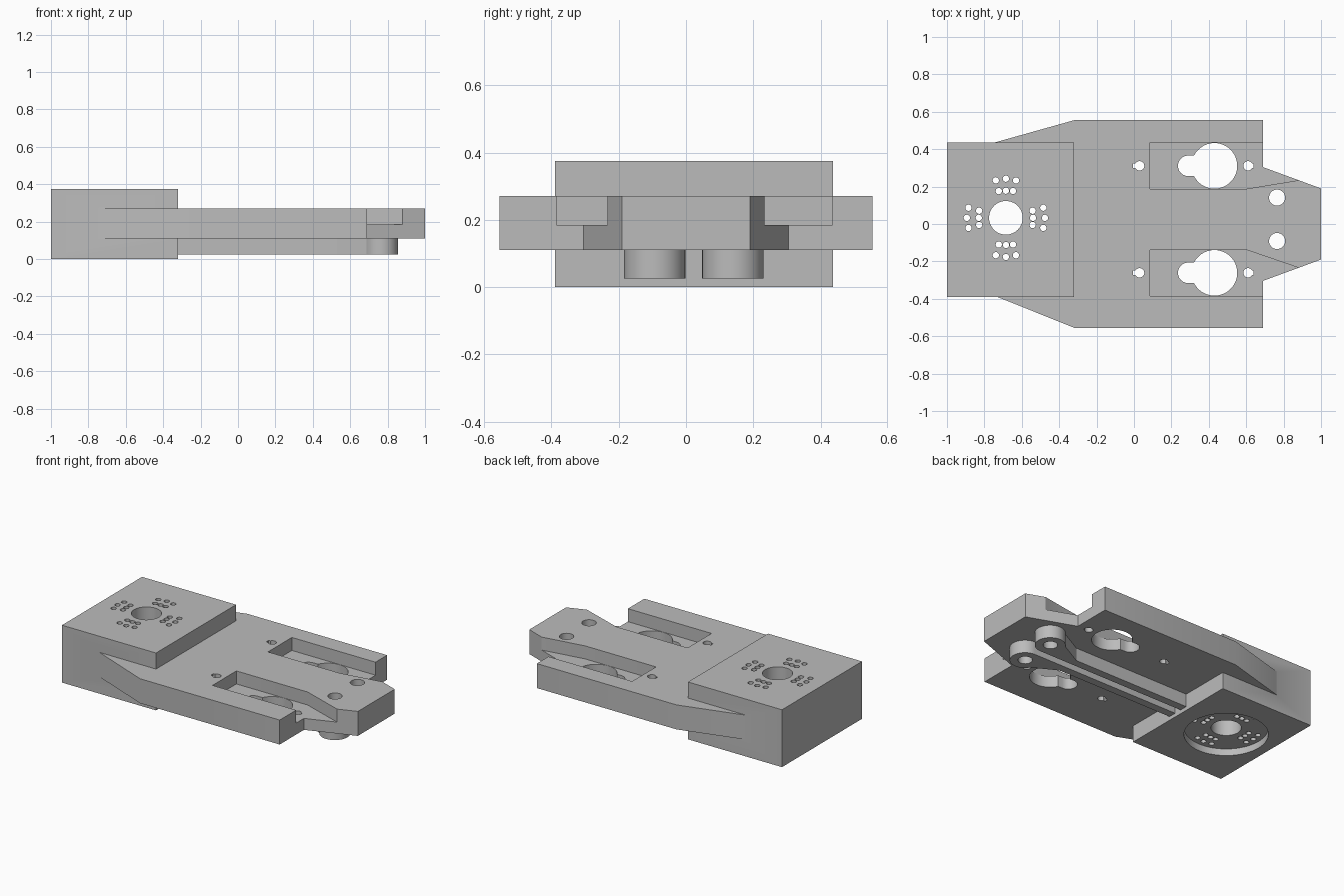
import bpy, bmesh
from math import cos, sin, pi, asin, radians

cube = bpy.data.objects.get("Cube")
if cube:
    bpy.data.objects.remove(cube, do_unlink=True)

steel = bpy.data.materials.new("machined grey")
steel.use_nodes = True
GREY = (0.5, 0.5, 0.5, 1)
steel.diffuse_color = GREY
steel.node_tree.nodes["Principled BSDF"].inputs["Base Color"].default_value = GREY

MID = 0.025            # centre line of the machined features
TOP, BOTTOM = 0.27, 0.11   # faces of the plate


def arc(cx, cy, r, a0, a1, n):
    return [(cx + r * cos(a0 + (a1 - a0) * i / n),
             cy + r * sin(a0 + (a1 - a0) * i / n)) for i in range(n + 1)]


def circle(cx, cy, r, n=32):
    return arc(cx, cy, r, 0, 2 * pi, n)[:-1]


def prism(name, outlines, z0, z1):
    """Extrude one or more separate outlines from z0 to z1."""
    bm = bmesh.new()
    for pts in outlines:
        face = bm.faces.new([bm.verts.new((x, y, z0)) for x, y in pts])
        out = bmesh.ops.extrude_face_region(bm, geom=[face])["geom"]
        verts = [v for v in out if isinstance(v, bmesh.types.BMVert)]
        bmesh.ops.translate(bm, verts=verts, vec=(0, 0, z1 - z0))
    bmesh.ops.recalc_face_normals(bm, faces=bm.faces)
    mesh = bpy.data.meshes.new(name)
    bm.to_mesh(mesh)
    bm.free()
    mesh.materials.append(steel)
    obj = bpy.data.objects.new(name, mesh)
    bpy.context.collection.objects.link(obj)
    return obj


def combine(body, tool, operation):
    """Apply a boolean and discard the tool."""
    tool.hide_render = True
    mod = body.modifiers.new(tool.name, 'BOOLEAN')
    mod.object, mod.operation, mod.solver = tool, operation, 'EXACT'
    bpy.context.view_layer.objects.active = body
    bpy.ops.object.modifier_apply(modifier=mod.name)
    bpy.data.objects.remove(tool, do_unlink=True)


def keyhole(cx, cy, r, slot, half, side, n):
    """Round hole with a slot towards side; n = 1 gives a square slot end."""
    a = asin(half / r)
    pts = arc(0, 0, r, a, 2 * pi - a, 40)
    pts += arc(slot, 0, half, -pi / 2, pi / 2, n)
    return [(cx + side * x, cy + y) for x, y in pts]


# Plate with tapered shoulders and a pointed nose
half_plate = [(-0.86, 0.4), (-0.73, 0.44), (-0.32, 0.555), (0.69, 0.555),
              (0.69, 0.304), (1, 0.19)]
lower = [(x, -y) for x, y in reversed(half_plate)]
lower[-2] = (-0.73, -0.39)
lower[-1] = (-0.86, -0.34)
body = prism("mounting_plate", [half_plate + lower], BOTTOM, TOP)

# Thick block at one end
block = [(-1, -0.39), (-0.32, -0.39), (-0.32, 0.437), (-1, 0.437)]
combine(body, prism("end_block", [block], 0, 0.375), 'UNION')

# Pair of underside ribs ending in round bosses
for s in (1, -1):
    rib = [(-0.4, 0.025)] + arc(0.765, 0.116, 0.091, -pi / 2, radians(150), 32)
    rib += [(0.53, 0.077), (-0.4, 0.077)]
    rib = [(x, MID - 0.002 + s * y) for x, y in rib]
    combine(body, prism("rib", [rib], 0.025, 0.15), 'UNION')

# Open pockets in the top face
for s in (1, -1):
    inner, outer = MID + s * 0.163, MID + s * 0.41
    pocket = [(0.085, inner), (0.6, inner), (0.88, s * 0.234),
              (1.1, s * 0.3), (1.1, outer), (0.085, outer)]
    combine(body, prism("pocket", [pocket], 0.185, 0.4), 'DIFFERENCE')

# Keyholes, pin slots and boss holes through the plate
holes = []
for s in (1, -1):
    y = MID + s * 0.286
    holes += [keyhole(0.43, y, 0.122, 0.14, 0.055, -1, 12),
              keyhole(0.03, y, 0.025, 0.035, 0.012, -1, 1),
              keyhole(0.61, y, 0.025, 0.03, 0.012, 1, 1),
              circle(0.765, MID + s * 0.116, 0.043)]
combine(body, prism("plate_holes", holes, -0.1, 0.5), 'DIFFERENCE')

# Round recess under the block
HX, HY = -0.685, 0.033
combine(body, prism("recess", [circle(HX, HY, 0.25, 64)], -0.1, 0.045), 'DIFFERENCE')

# Bore surrounded by four groups of small holes
holes = [circle(HX, HY, 0.09, 48)]
for k in range(4):
    c, s = cos(k * pi / 2), sin(k * pi / 2)
    for u, v in [(-0.054, 0.2), (0, 0.209), (0.054, 0.2),
                 (-0.038, 0.143), (0, 0.145), (0.038, 0.143)]:
        holes.append(circle(HX + u * c - v * s, HY + u * s + v * c, 0.017, 16))
combine(body, prism("block_holes", holes, -0.1, 0.5), 'DIFFERENCE')

body.select_set(True)
bpy.context.view_layer.objects.active = body
bpy.ops.object.shade_smooth_by_angle(angle=radians(25))
